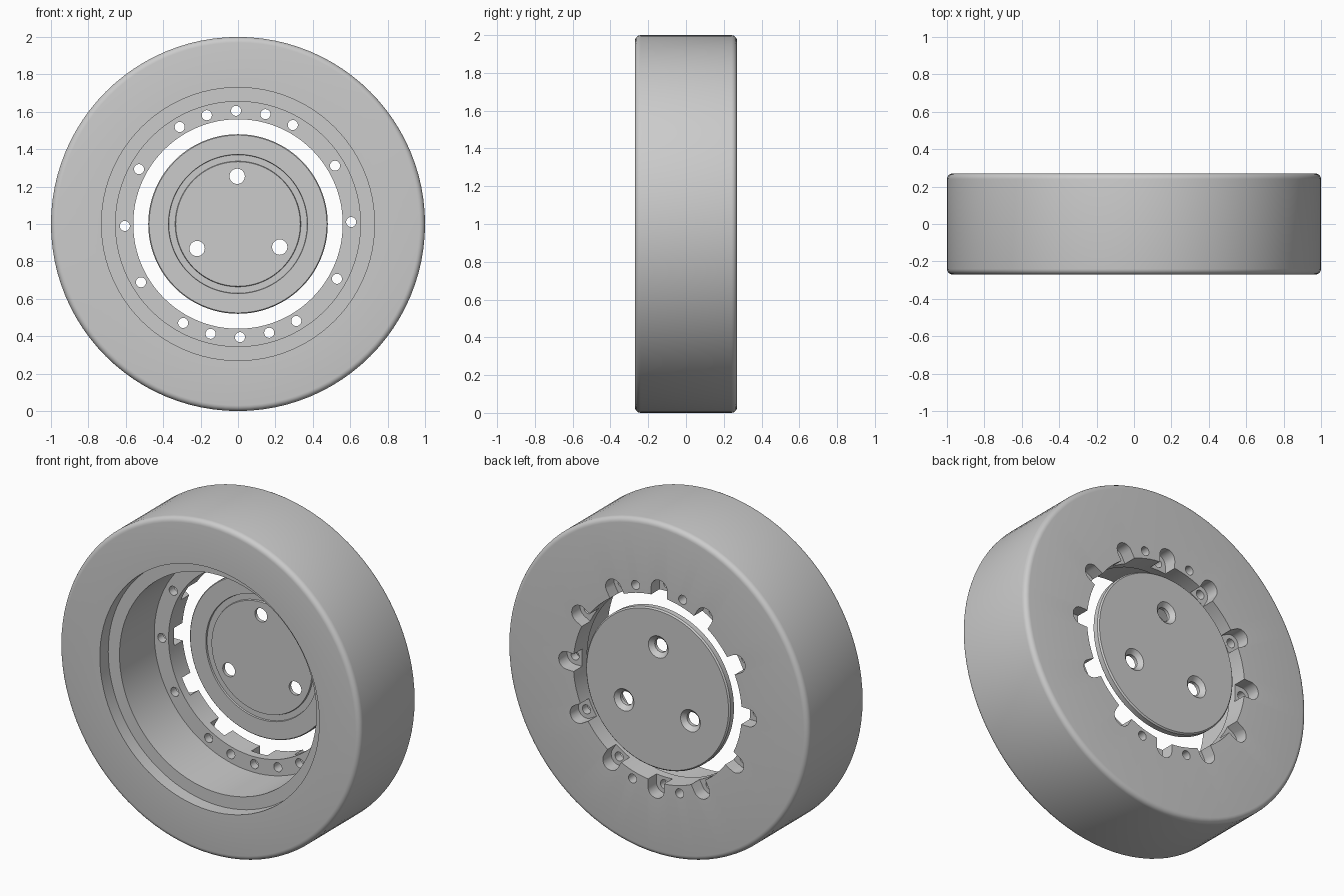
import bpy
import bmesh
from math import cos, sin, pi, radians

cube = bpy.data.objects.get("Cube")
if cube:
    bpy.data.objects.remove(cube, do_unlink=True)

CENTRE_Z = 1.0
BACK = 0.27      # y of the back face
TILT = radians(1)

grey = bpy.data.materials.new("plain_grey")
grey.use_nodes = True
grey.diffuse_color = (0.6, 0.6, 0.6, 1)
grey.node_tree.nodes["Principled BSDF"].inputs["Base Color"].default_value = (0.6, 0.6, 0.6, 1)


def lathe(bm, profile, cx=0, cz=CENTRE_Z, segments=96):
    """Turn a closed (radius, y) profile about an axis along y."""
    rings = []
    for i in range(segments):
        a = 2 * pi * i / segments
        rings.append([bm.verts.new((cx + r * cos(a), y, cz + r * sin(a))) for r, y in profile])
    n = len(profile)
    for i in range(segments):
        p, q = rings[i], rings[(i + 1) % segments]
        for j in range(n):
            k = (j + 1) % n
            if profile[j][0] > 0 or profile[k][0] > 0:
                bm.faces.new((p[j], p[k], q[k], q[j]))


def finish(name, bm):
    bmesh.ops.remove_doubles(bm, verts=bm.verts, dist=1e-5)
    bmesh.ops.dissolve_degenerate(bm, edges=bm.edges, dist=1e-5)
    bmesh.ops.recalc_face_normals(bm, faces=bm.faces)
    mesh = bpy.data.meshes.new(name)
    bm.to_mesh(mesh)
    bm.free()
    mesh.materials.append(grey)
    obj = bpy.data.objects.new(name, mesh)
    bpy.context.collection.objects.link(obj)
    return obj


def cut(obj, cutter):
    """Subtract the cutter, then delete it."""
    mod = obj.modifiers.new("cut", "BOOLEAN")
    mod.operation = "DIFFERENCE"
    mod.solver = "EXACT"
    mod.object = cutter
    cutter.hide_render = True
    bpy.context.view_layer.update()
    result = bpy.data.meshes.new_from_object(
        obj.evaluated_get(bpy.context.evaluated_depsgraph_get()))
    obj.modifiers.clear()
    obj.data = result
    bpy.data.objects.remove(cutter, do_unlink=True)


def polar(radius, angle):
    return radius * cos(angle), CENTRE_Z + radius * sin(angle)


def holes(radius, angles, profile):
    bm = bmesh.new()
    for a in angles:
        x, z = polar(radius, a)
        lathe(bm, profile, x, z, 24)
    return finish("hole_cutter", bm)


def slots(radius, angles, half_width, y0, y1):
    """Round-ended pockets that open towards the axis."""
    bm = bmesh.new()
    outline = [(-0.12, -half_width)]
    outline += [(half_width * cos(t), half_width * sin(t))
                for t in (pi * (i / 12 - 0.5) for i in range(13))]
    outline.append((-0.12, half_width))
    for a in angles:
        verts = []
        for u, v in outline:
            x, z = polar(radius + u, a)
            verts.append(bm.verts.new((x - v * sin(a), y0, z + v * cos(a))))
        face = bm.faces.new(verts)
        moved = bmesh.ops.extrude_face_region(bm, geom=[face])["geom"]
        top = [g for g in moved if isinstance(g, bmesh.types.BMVert)]
        bmesh.ops.translate(bm, verts=top, vec=(0, y1 - y0, 0))
    return finish("slot_cutter", bm)


# Outer ring: rounded rim, stepped bore and a thin flange at the back
fillet = 0.03
arc = [pi / 2 * i / 5 for i in range(6)]
profile = [(0.56, 0.14), (0.655, 0.14), (0.655, -0.19), (0.73, -0.19), (0.73, -BACK)]
profile += [(1 - fillet + fillet * sin(t), -BACK + fillet - fillet * cos(t)) for t in arc]
profile += [(1 - fillet + fillet * cos(t), BACK - fillet + fillet * sin(t)) for t in arc]
profile.append((0.56, BACK))
bm = bmesh.new()
lathe(bm, profile)
ring = finish("outer_ring", bm)

# Flange: twelve bolt holes with pockets, plus four plain holes
bolt_angles = [TILT + radians(30 * i) for i in range(12)]
plain_angles = [TILT + radians(d) for d in (75, 105, 255, 285)]
cut(ring, slots(0.605, bolt_angles, 0.053, BACK - 0.08, BACK + 0.05))
cut(ring, holes(0.605, bolt_angles + plain_angles,
                [(0, 0.1), (0.027, 0.1), (0.027, 0.35), (0, 0.35)]))

# Centre disc: thin plate with a shallow step on the front
bm = bmesh.new()
lathe(bm, [(0, 0.225), (0.333, 0.225), (0.336, 0.235), (0.37, 0.235), (0.372, 0.225),
           (0.475, 0.225), (0.48, 0.23), (0.48, 0.262), (0.472, BACK), (0, BACK)])
disc = finish("centre_disc", bm)

# Three countersunk holes
cut(disc, holes(0.255, [TILT + radians(d) for d in (90, 210, 330)],
                [(0, 0.15), (0.041, 0.15), (0.041, 0.245), (0.066, BACK), (0.066, 0.35), (0, 0.35)]))

for obj in (ring, disc):
    bpy.ops.object.select_all(action="DESELECT")
    obj.select_set(True)
    bpy.context.view_layer.objects.active = obj
    bpy.ops.object.shade_smooth_by_angle(angle=radians(30))
